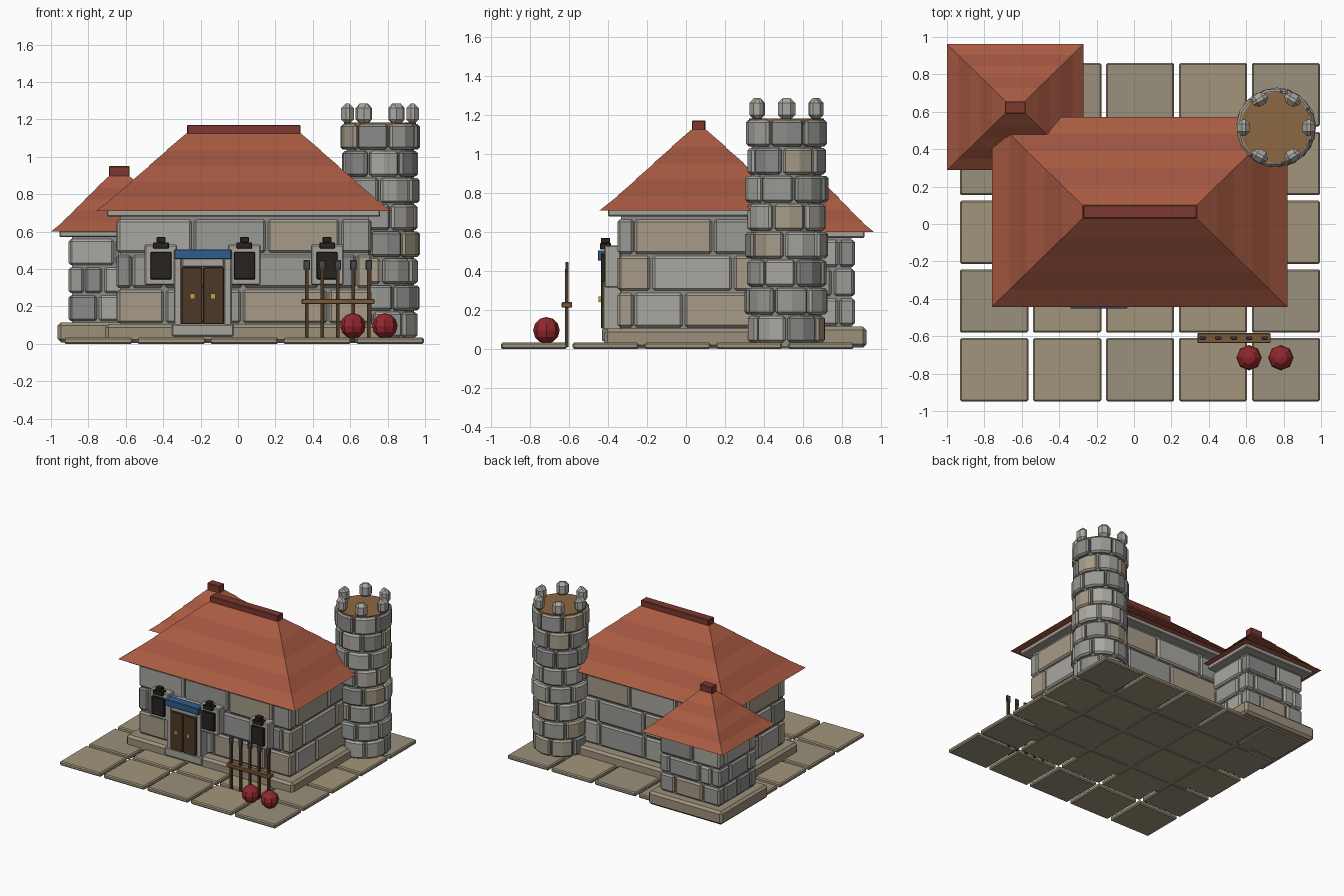
import bpy, bmesh, math, random
from mathutils import Matrix

if "Cube" in bpy.data.objects:
    bpy.data.objects.remove(bpy.data.objects["Cube"])

random.seed(4)


def mat(name, *rgb):
    m = bpy.data.materials.new(name)
    m.diffuse_color = (*rgb, 1)
    m.use_nodes = True
    m.node_tree.nodes["Principled BSDF"].inputs["Base Color"].default_value = m.diffuse_color
    return m


STONES = [mat("stone_grey", .32, .32, .30), mat("stone_light", .40, .39, .35),
          mat("stone_tan", .38, .33, .25), mat("stone_dark", .26, .26, .25)]
PAVING = [mat("paving_tan", .36, .30, .20), mat("paving_grey", .32, .28, .20)]
PLINTH = [mat("plinth_tan", .33, .28, .20)]
TRIM = [mat("trim_grey", .38, .37, .33)]
ROOF = [mat("roof_red", .40, .105, .055), mat("roof_red_dark", .35, .09, .05)]
RIDGE = [mat("ridge_red", .20, .04, .03)]
WOOD = [mat("wood_dark", .075, .04, .02)]
PLANK = [mat("wood_brown", .20, .10, .04)]
DECK = [mat("deck_brown", .26, .14, .055)]
BLACK = [mat("dark_iron", .02, .016, .014)]
STEEL = [mat("steel", .06, .065, .08)]
GOLD = [mat("gold", .55, .36, .08)]
BLUE = [mat("blue", .03, .11, .27)]
RED = [mat("red", .28, .02, .025)]


def prism(bm, low, high, z0, z1, mi=0):
    """Solid between two matching outlines."""
    n = len(low)
    a = [bm.verts.new((x, y, z0)) for x, y in low]
    b = [bm.verts.new((x, y, z1)) for x, y in high]
    faces = [bm.faces.new(a[::-1]), bm.faces.new(b)]
    faces += [bm.faces.new((a[i], a[(i + 1) % n], b[(i + 1) % n], b[i])) for i in range(n)]
    for f in faces:
        f.material_index = mi
    return a + b


def rect(x0, x1, y0, y1):
    return [(x0, y0), (x1, y0), (x1, y1), (x0, y1)]


def box(bm, x0, x1, y0, y1, z0, z1, mi=0):
    r = rect(x0, x1, y0, y1)
    return prism(bm, r, r, z0, z1, mi)


def finish(bm, name, mats, bevel=0):
    bmesh.ops.recalc_face_normals(bm, faces=bm.faces[:])
    me = bpy.data.meshes.new(name)
    bm.to_mesh(me)
    bm.free()
    ob = bpy.data.objects.new(name, me)
    bpy.context.collection.objects.link(ob)
    for m in mats:
        me.materials.append(m)
    if bevel:
        mod = ob.modifiers.new("chamfer", 'BEVEL')
        mod.width, mod.segments = bevel, 1
        mod.limit_method, mod.angle_limit = 'ANGLE', math.radians(50)
    return ob


def boxes(name, mats, items, bevel=0):
    bm = bmesh.new()
    for it in items:
        box(bm, *it)
    return finish(bm, name, mats, bevel)


def stone():
    return random.choice((0, 0, 0, 1, 1, 2, 2, 3))


def cuts(a0, a1, first, length):
    """Split a wall run into stone lengths."""
    p, a = [a0], a0 + first
    while a < a1 - .1:
        p.append(a)
        a += length * random.uniform(.9, 1.1)
    return list(zip(p, p[1:] + [a1]))


def stone_walls(name, x0, x1, y0, y1, z0, z1, length, rows=3, d=.08, g=.006):
    h = (z1 - z0) / rows
    bm = bmesh.new()
    for r in range(rows):
        za, zb = z0 + r * h + g, z0 + (r + 1) * h - g
        first = length * (.6, .4, .95)[r % 3]
        e = d if r % 2 else 0          # alternate which wall owns the corner
        for ya in (y0, y1 - d):
            for a, b in cuts(x0 + e, x1 - e, first, length):
                box(bm, a + g, b - g, ya, ya + d, za, zb, stone())
        e = d - e
        for xa in (x0, x1 - d):
            for a, b in cuts(y0 + e, y1 - e, first, length):
                box(bm, xa, xa + d, a + g, b - g, za, zb, stone())
    finish(bm, name + "_stones", STONES, .012)
    i = .018
    boxes(name + "_mortar_core", [STONES[3]], [(x0 + i, x1 - i, y0 + i, y1 - i, z0, z1 + .03)])


def hip_roof(name, cx, cy, low, high, z0, z1, n=5):
    def ring(t, grow):
        hx, hy = (low[k] + (high[k] - low[k]) * t + grow for k in (0, 1))
        return rect(cx - hx, cx + hx, cy - hy, cy + hy)
    bm = bmesh.new()
    for i in range(n):
        h = (z1 - z0) / n
        prism(bm, ring(i / n, 0), ring((i + 1) / n, -.014), z0 + i * h - (.008 if i else 0),
              z0 + (i + 1) * h, i % 2)
    finish(bm, name, ROOF)


# paving slabs
boxes("paving", PAVING, [(-.93 + i * .39, -.565 + i * .39, -.948 + j * .3675, -.61 + j * .3675,
                          0, .033, random.randint(0, 1)) for i in range(5) for j in range(5)], .008)

# plinths
boxes("main_plinth", PLINTH, [(-.71, .78, -.42, .55, .004, .105)], .018)
boxes("annex_plinth", PLINTH, [(-.965, -.305, .325, .925, .008, .115)], .018)

# main house and annex
stone_walls("main_wall", -.65, .715, -.35, .48, .105, .67, .43)
boxes("main_eave", TRIM, [(-.70, .76, -.40, .53, .68, .715)], .006)
hip_roof("main_roof", .03, .065, (.79, .508), (.32, .05), .71, 1.125)
boxes("main_ridge", RIDGE, [(-.272, .335, .03, .1, 1.1, 1.17)], .004)
stone_walls("annex_wall", -.905, -.365, .385, .865, .115, .565, .26)
boxes("annex_eave", TRIM, [(-.955, -.315, .335, .915, .57, .605)], .006)
hip_roof("annex_roof", -.635, .625, (.365, .337), (.065, .045), .6, .9)
boxes("annex_ridge", RIDGE, [(-.69, -.58, .59, .655, .88, .95)], .004)

# round tower: rings of wedge stones around a core
TX, TY = .76, .515


def arc(r, a0, a1, n):
    return [(TX + r * math.cos(a0 + (a1 - a0) * k / n), TY + r * math.sin(a0 + (a1 - a0) * k / n))
            for k in range(n + 1)]


bm = bmesh.new()
N, H = 7, .1435
for row in range(8):
    for s in range(N):
        a0 = (s + .5 * (row % 2)) * math.tau / N + .03 + .13 * row
        a1 = a0 + math.tau / N - .06
        R = (.203 if row % 2 == 0 else .213) + random.uniform(-.003, .003)
        w = arc(R, a0, a1, 2) + arc(.13, a1, a0, 2)
        prism(bm, w, w, .03 + row * H + .004, .03 + (row + 1) * H - .004, stone())
finish(bm, "tower_stones", STONES, .013)
bm = bmesh.new()
c = arc(.18, 0, math.tau * 15 / 16, 15)
prism(bm, c, c, .01, 1.16)
finish(bm, "tower_core", [STONES[3]])
bm = bmesh.new()
c = arc(.192, 0, math.tau * 15 / 16, 15)
prism(bm, c, c, 1.15, 1.182)
finish(bm, "tower_deck", DECK)
bm = bmesh.new()
for k in range(6):
    v = box(bm, .14, .208, -.045, .045, 1.175, 1.285, 1)
    bmesh.ops.transform(bm, verts=v, matrix=Matrix.Translation((TX, TY, 0)) @
                        Matrix.Rotation(k * math.tau / 6, 4, 'Z'))
finish(bm, "tower_merlons", STONES, .025)

# door
D = -.188
boxes("door_frame", TRIM, [(D - .155, D - .113, -.425, -.33, .065, .5),
                           (D + .113, D + .155, -.425, -.33, .065, .5),
                           (D - .113, D + .113, -.425, -.33, .41, .5),
                           (D - .165, D + .165, -.43, -.33, .04, .105)], .006)
boxes("door_leaves", WOOD, [(D - .113, D - .002, -.435, -.36, .105, .41),
                            (D + .002, D + .113, -.435, -.36, .105, .41)], .004)
boxes("door_handles", GOLD, [(D + s * .055 - .014, D + s * .055 + .014, -.448, -.43, .24, .268)
                             for s in (-1, 1)])
boxes("door_lintel", BLUE, [(D - .152, D + .152, -.452, -.38, .453, .505)], .004)

# windows with small iron caps
for k, x in enumerate((-.412, .034, .477)):
    boxes(f"window_frame_{k}", TRIM, [(x - .087, x + .087, -.418, -.335, .315, .53)], .006)
    boxes(f"window_pane_{k}", BLACK, [(x - .056, x + .056, -.436, -.40, .345, .49),
                                      (x - .042, x + .042, -.44, -.385, .51, .542),
                                      (x - .024, x + .024, -.435, -.39, .542, .57)], .003)

# spear rack
Y = -.61
boxes("rack_bar", PLANK, [(.34, .73, Y - .027, Y + .027, .212, .24)], .004)
for k in range(5):
    x = .368 + k * .083
    boxes(f"spear_shaft_{k}", WOOD, [(x - .009, x + .009, Y - .009, Y + .009, .01, .41)])
    boxes(f"spear_head_{k}", STEEL, [(x - .017, x + .017, Y - .008, Y + .008, .395, .447)], .003)

# red balls
for k, x in enumerate((.615, .785)):
    bm = bmesh.new()
    bmesh.ops.create_uvsphere(bm, u_segments=8, v_segments=6, radius=.068,
                              matrix=Matrix.Translation((x, -.715, .096)))
    finish(bm, f"red_ball_{k}", RED)
